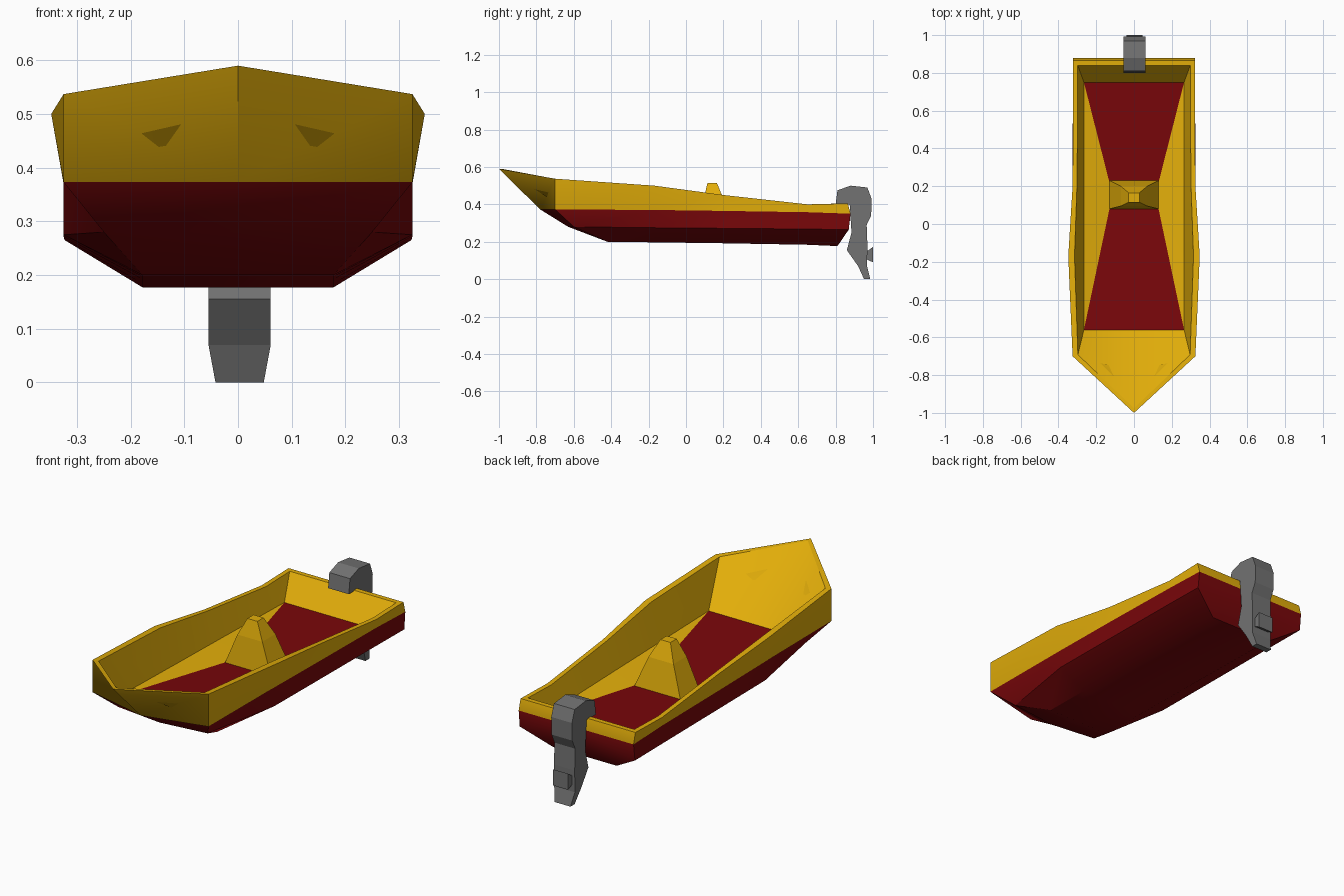
import bpy, bmesh, math

if "Cube" in bpy.data.objects:
    bpy.data.objects.remove(bpy.data.objects["Cube"])


def material(name, rgb):
    m = bpy.data.materials.new(name)
    m.diffuse_color = (*rgb, 1)
    m.use_nodes = True
    m.node_tree.nodes["Principled BSDF"].inputs["Base Color"].default_value = m.diffuse_color
    return m


YELLOW = material("yellow", (0.76, 0.42, 0.003))
RED = material("dark red", (0.19, 0.002, 0.003))
GREY = material("grey", (0.17, 0.17, 0.17))


def finish(bm, name, mats):
    bmesh.ops.remove_doubles(bm, verts=bm.verts, dist=0.0005)
    bmesh.ops.recalc_face_normals(bm, faces=bm.faces)
    me = bpy.data.meshes.new(name)
    bm.to_mesh(me)
    bm.free()
    for m in mats:
        me.materials.append(m)
    ob = bpy.data.objects.new(name, me)
    bpy.context.collection.objects.link(ob)
    return ob


def face(bm, pts, mat=0):
    # drop repeated points so ends that meet become triangles
    clean = []
    for p in pts:
        if p not in clean:
            clean.append(p)
    if len(clean) > 2:
        bm.faces.new([bm.verts.new(p) for p in clean]).material_index = mat


# Hull: half rows from bow to stern, keel outward, over the rim and down inside
bottom = [(0, -.42, .20), (.178, -.42, .20), (.178, -.17, .197),
          (.178, .2, .192), (.178, .65, .184), (.178, .81, .177)]
chine = [(0, -.63, .28), (.25, -.60, .28), (.325, -.17, .275),
         (.325, .2, .272), (.324, .65, .268), (.323, .87, .265)]
waist = [(0, -.78, .373), (.325, -.70, .373), (.325, -.17, .37),
         (.325, .2, .365), (.322, .65, .358), (.322, .88, .35)]
sheer = [(0, -1, .59), (.325, -.70, .537), (.348, -.17, .50),
         (.325, .2, .45), (.322, .65, .40), (.322, .865, .405)]
rim = [(0, -.975, .588), (.297, -.692, .535), (.315, -.17, .50),
       (.302, .2, .45), (.298, .65, .40), (.298, .84, .405)]
sole = [(0, -.56, .32), (.265, -.56, .32), (.265, -.17, .311),
        (.265, .2, .303), (.265, .65, .292), (.265, .75, .29)]
keel = [(0, y, z) for x, y, z in bottom]
rows = [r + [(0, r[-1][1], r[-1][2])]
        for r in (keel, bottom, chine, waist, sheer, rim, sole)]

bm = bmesh.new()
for s in (1, -1):
    side = [[(s * x, y, z) for x, y, z in r] for r in rows]
    for i, (a, b) in enumerate(zip(side, side[1:])):
        for j in range(len(a) - 1):
            face(bm, [a[j], a[j + 1], b[j + 1], b[j]], 1 if i < 3 else 0)
hull = finish(bm, "hull", [YELLOW, RED])
hull.select_set(True)
bpy.context.view_layer.objects.active = hull
bpy.ops.object.shade_smooth_by_angle(angle=math.radians(32))

# Floor: red fore and aft, yellow panels at the sides
FORE, AFT, MID = .08, .22, .278
bm = bmesh.new()
for end, y in ((sole[1], FORE), (sole[5], AFT)):
    x0, y0, z0 = end
    face(bm, [(-x0, y0, z0), (x0, y0, z0), (.13, y, MID), (-.13, y, MID)], 1)
for s in (1, -1):
    a, f = (s * .13, AFT, MID), (s * .13, FORE, MID)
    o = [(s * x, y, z) for x, y, z in sole[1:]]
    face(bm, [f, o[0], o[1]])
    face(bm, [f, o[1], o[2], a])
    face(bm, [a, o[2], o[4]])
finish(bm, "floor", [YELLOW, RED])

# Centre console: stacked tapering rings
bm = bmesh.new()
rings = [[(-x, y0, z), (x, y0, z), (x, y1, z), (-x, y1, z)]
         for x, y0, y1, z in ((.13, .08, .23, .275), (.07, .095, .20, .43),
                              (.028, .115, .165, .515))]
for a, b in zip(rings, rings[1:]):
    for j in range(4):
        k = (j + 1) % 4
        face(bm, [a[j], a[k], b[k], b[j]])
face(bm, rings[-1])
finish(bm, "console", [YELLOW])


# Outboard motor and propeller housing: side profiles given thickness
def slab(name, profile, width):
    bm = bmesh.new()
    l, r = [[(.003 + s * width(z), y, z) for y, z in profile] for s in (-1, 1)]
    face(bm, l)
    face(bm, r)
    for j in range(len(profile)):
        face(bm, [l[j - 1], l[j], r[j], r[j - 1]])
    finish(bm, name, [GREY])


slab("outboard_motor",
     [(.80, .40), (.81, .475), (.88, .50), (.97, .49), (.992, .43), (.99, .34),
      (.966, .29), (.97, .18), (.968, .07), (.985, 0), (.952, 0), (.92, .07),
      (.86, .155), (.885, .25), (.875, .40)],
     lambda z: .058 - .013 * max(0, .07 - z) / .07)
slab("propeller_housing",
     [(.95, .15), (.968, .15), (1.0, .172), (1.0, .09), (.968, .105), (.95, .105)],
     lambda z: .042)
